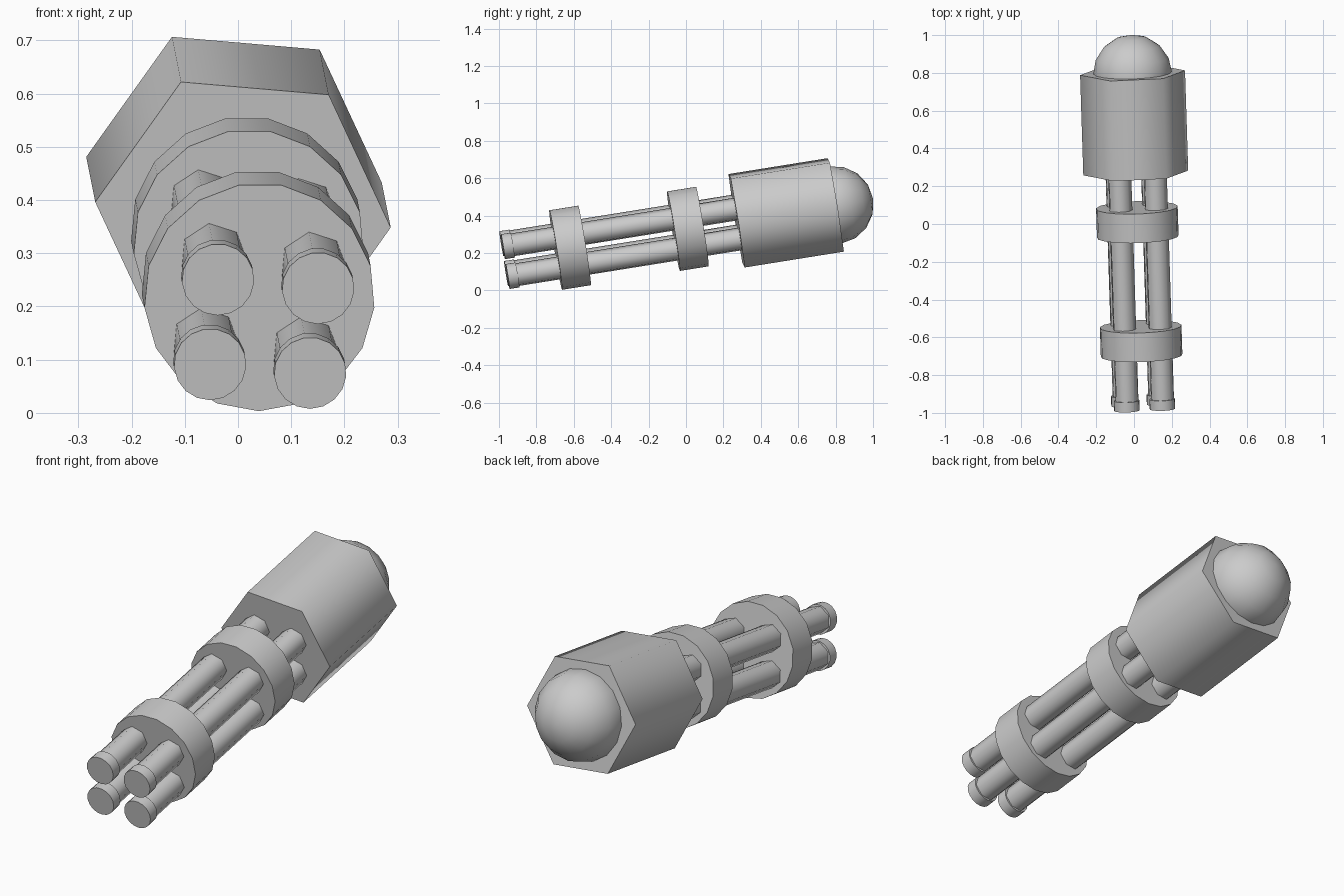
import bpy, bmesh, math
from mathutils import Matrix, Vector

if "Cube" in bpy.data.objects:
    bpy.data.objects.remove(bpy.data.objects["Cube"])

# Tilted frame: local y runs along the weapon axis from muzzles to rear dome
axis = Vector((-0.032, 1, 0.16)).normalized()
side = axis.cross(Vector((0, 0, 1))).normalized()
up = side.cross(axis)
FRAME = Matrix.Translation((0.018, 0, 0.329)) @ Matrix((side, axis, up)).transposed().to_4x4()
ROLL = math.radians(-5)


def finish(name, bm):
    bmesh.ops.recalc_face_normals(bm, faces=bm.faces)
    mesh = bpy.data.meshes.new(name)
    bm.to_mesh(mesh)
    bm.free()
    ob = bpy.data.objects.new(name, mesh)
    bpy.context.collection.objects.link(ob)
    ob.matrix_world = FRAME
    bpy.ops.object.select_all(action='DESELECT')
    ob.select_set(True)
    bpy.context.view_layer.objects.active = ob
    bpy.ops.object.shade_smooth_by_angle(angle=math.radians(65))
    return ob


def prism(name, sides, radius, start, end, first_deg, u=0.0, w=0.0):
    """Capped n-sided prism along local y, first vertex at the given angle."""
    bm = bmesh.new()
    rings = []
    for y in (start, end):
        ring = []
        for i in range(sides):
            a = math.radians(first_deg) + math.tau * i / sides
            ring.append(bm.verts.new((u + radius * math.cos(a), y, w + radius * math.sin(a))))
        rings.append(ring)
        bm.faces.new(ring)
    for i in range(sides):
        j = (i + 1) % sides
        bm.faces.new((rings[0][i], rings[0][j], rings[1][j], rings[1][i]))
    return finish(name, bm)


# Hexagonal rear housing
prism("housing", 6, 0.279, 0.274, 0.811, -5)

# Two clamp discs around the barrels
for name, y in (("front_clamp", -0.628), ("rear_clamp", 0.010)):
    prism(name, 17, 0.217, y - 0.078, y + 0.078, -90)

# Four barrels with round muzzle collars
for su, h in ((-1, "left"), (1, "right")):
    for sw, v in ((-1, "lower"), (1, "upper")):
        a, b = su * 0.0945, sw * 0.081
        u = a * math.cos(ROLL) - b * math.sin(ROLL)
        w = a * math.sin(ROLL) + b * math.cos(ROLL) - 0.011
        prism(f"{v}_{h}_barrel", 7, 0.063, -0.95, 0.30, -5, u, w)
        prism(f"{v}_{h}_muzzle", 17, 0.068, -0.985, -0.932, -90, u, w)

# Rear dome, a ball half sunk into the housing
bm = bmesh.new()
bmesh.ops.create_uvsphere(bm, u_segments=16, v_segments=8, radius=0.209,
                          matrix=Matrix.Translation((0, 0.805, 0)) @ Matrix.Rotation(math.pi / 2, 4, 'X'))
finish("rear_dome", bm)
